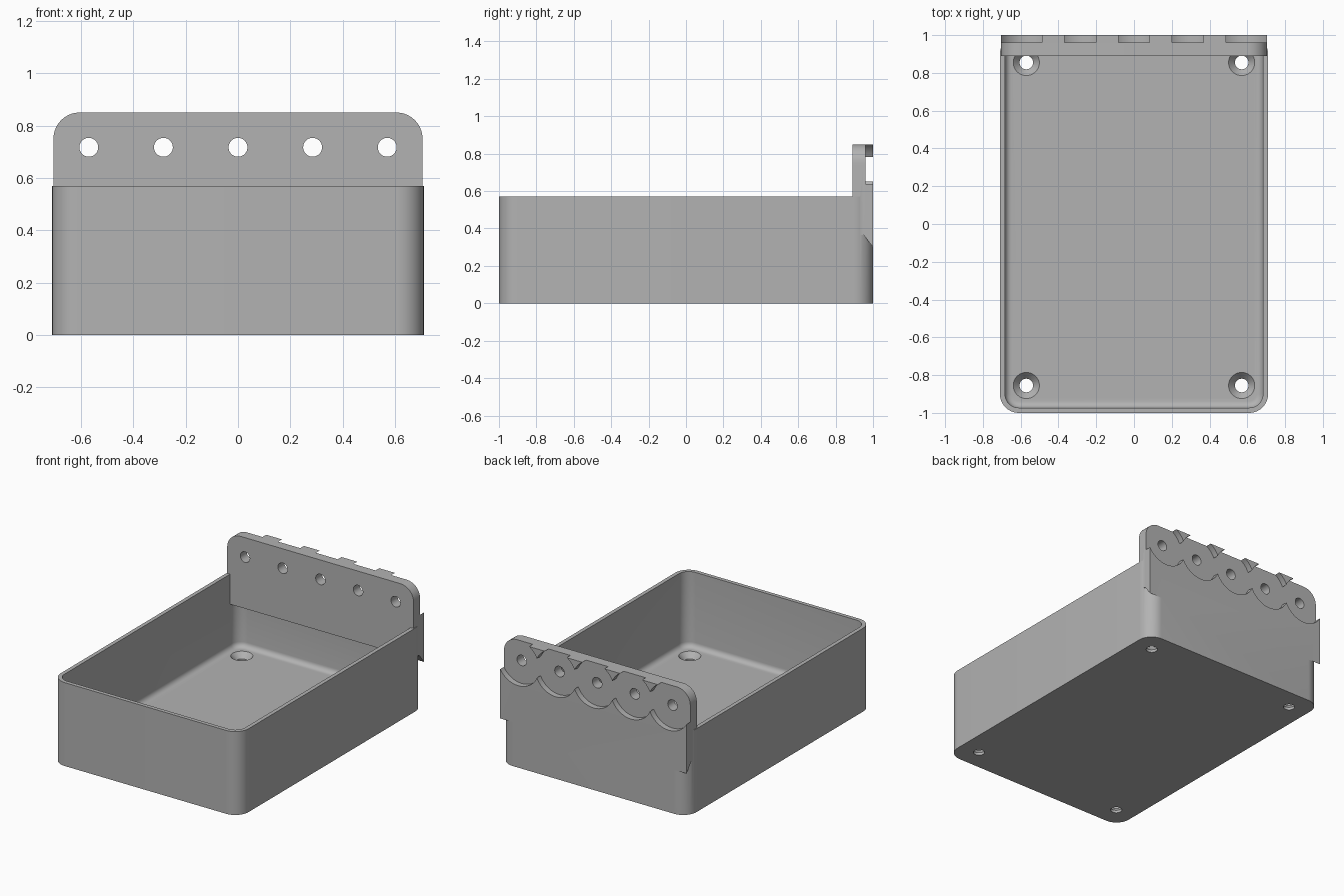
import bpy
import bmesh
import math
from mathutils import Matrix

if "Cube" in bpy.data.objects:
    bpy.data.objects.remove(bpy.data.objects["Cube"], do_unlink=True)

grey = bpy.data.materials.new("plain grey")
grey.use_nodes = True
grey.diffuse_color = (0.45, 0.45, 0.45, 1)
grey.node_tree.nodes["Principled BSDF"].inputs["Base Color"].default_value = (0.45, 0.45, 0.45, 1)

HALF_X, HALF_Y, RIM = 0.71, 1.0, 0.57
WALL, FLOOR, FILLET = 0.027, 0.055, 0.035
PLATE_FRONT, PLATE_TOP, HOLE_Z = 0.89, 0.85, 0.717
HOLES_X = [0.285 * i for i in range(-2, 3)]


def finish(name, bm):
    bmesh.ops.recalc_face_normals(bm, faces=bm.faces)
    mesh = bpy.data.meshes.new(name)
    bm.to_mesh(mesh)
    bm.free()
    mesh.materials.append(grey)
    obj = bpy.data.objects.new(name, mesh)
    bpy.context.collection.objects.link(obj)
    return obj


def arc(cx, cy, r, start, steps=10):
    angles = [start + math.pi / 2 * i / steps for i in range(steps + 1)]
    return [(cx + r * math.cos(a), cy + r * math.sin(a)) for a in angles]


def rounded_rect(inset, z):
    """Outline of the tray, moved inwards by inset, at height z."""
    r = max(0.1 - inset, 0.02)
    x, y = HALF_X - inset - r, HALF_Y - inset - r
    points = []
    for i, (sx, sy) in enumerate([(1, 1), (-1, 1), (-1, -1), (1, -1)]):
        points += arc(sx * x, sy * y, r, i * math.pi / 2)
    return [(px, py, z) for px, py in points]


def loft(name, loops):
    """Closed solid through matching loops, capped at both ends."""
    bm = bmesh.new()
    rings = [[bm.verts.new(p) for p in loop] for loop in loops]
    for a, b in zip(rings, rings[1:]):
        for i in range(len(a)):
            j = (i + 1) % len(a)
            bm.faces.new((a[i], a[j], b[j], b[i]))
    bm.faces.new(rings[0])
    bm.faces.new(rings[-1])
    return finish(name, bm)


def cylinder(name, r1, r2, depth, location, along_y=False):
    bm = bmesh.new()
    matrix = Matrix.Translation(location)
    if along_y:
        matrix = matrix @ Matrix.Rotation(math.pi / 2, 4, "X")
    bmesh.ops.create_cone(bm, cap_ends=True, segments=48, radius1=r1, radius2=r2,
                          depth=depth, matrix=matrix)
    obj = finish(name, bm)
    obj.hide_render = True
    return obj


def combine(target, other, operation):
    """Apply a boolean and remove the helper."""
    mod = target.modifiers.new("combine", "BOOLEAN")
    mod.operation, mod.object, mod.solver = operation, other, "EXACT"
    bpy.context.view_layer.objects.active = target
    bpy.ops.object.modifier_apply(modifier=mod.name)
    bpy.data.objects.remove(other, do_unlink=True)


# Open tray with a fillet between walls and floor
loops = [rounded_rect(0, 0), rounded_rect(0, RIM), rounded_rect(WALL, RIM)]
for i in range(7):
    a = math.pi / 2 * i / 6
    loops.append(rounded_rect(WALL + FILLET * (1 - math.cos(a)),
                              FLOOR + FILLET * (1 - math.sin(a))))
tray = loft("tray", loops)

# Back plate with rounded top corners and a sloped lower edge behind
PLATE_X, CORNER = 0.705, 0.1


def plate_outline(y, bottom):
    x, z = PLATE_X - CORNER, PLATE_TOP - CORNER
    points = arc(x, z, CORNER, 0) + arc(-x, z, CORNER, math.pi / 2)
    points += [(-PLATE_X, bottom), (PLATE_X, bottom)]
    return [(px, y, pz) for px, pz in points]


plate = loft("back_plate", [plate_outline(PLATE_FRONT, 0.365),
                            plate_outline(0.95, 0.365),
                            plate_outline(HALF_Y, 0.30)])
combine(tray, plate, "UNION")

# Overlapping round pockets and through holes in the plate
for x in HOLES_X:
    combine(tray, cylinder("pocket", 0.157, 0.157, 0.2, (x, 1.06, HOLE_Z), True), "DIFFERENCE")
for x in HOLES_X:
    combine(tray, cylinder("bolt_hole", 0.036, 0.036, 0.4, (x, 0.93, HOLE_Z), True), "DIFFERENCE")

# Countersunk holes in the floor corners
for x in (-0.57, 0.57):
    for y in (-0.855, 0.855):
        combine(tray, cylinder("screw_hole", 0.036, 0.036, 0.2, (x, y, 0)), "DIFFERENCE")
        combine(tray, cylinder("countersink", 0.034, 0.07, 0.04, (x, y, FLOOR - 0.019)), "DIFFERENCE")

tray.name = "tray_with_back_plate"
bpy.ops.object.select_all(action="DESELECT")
tray.select_set(True)
bpy.context.view_layer.objects.active = tray
bpy.ops.object.shade_smooth_by_angle(angle=math.radians(30))
